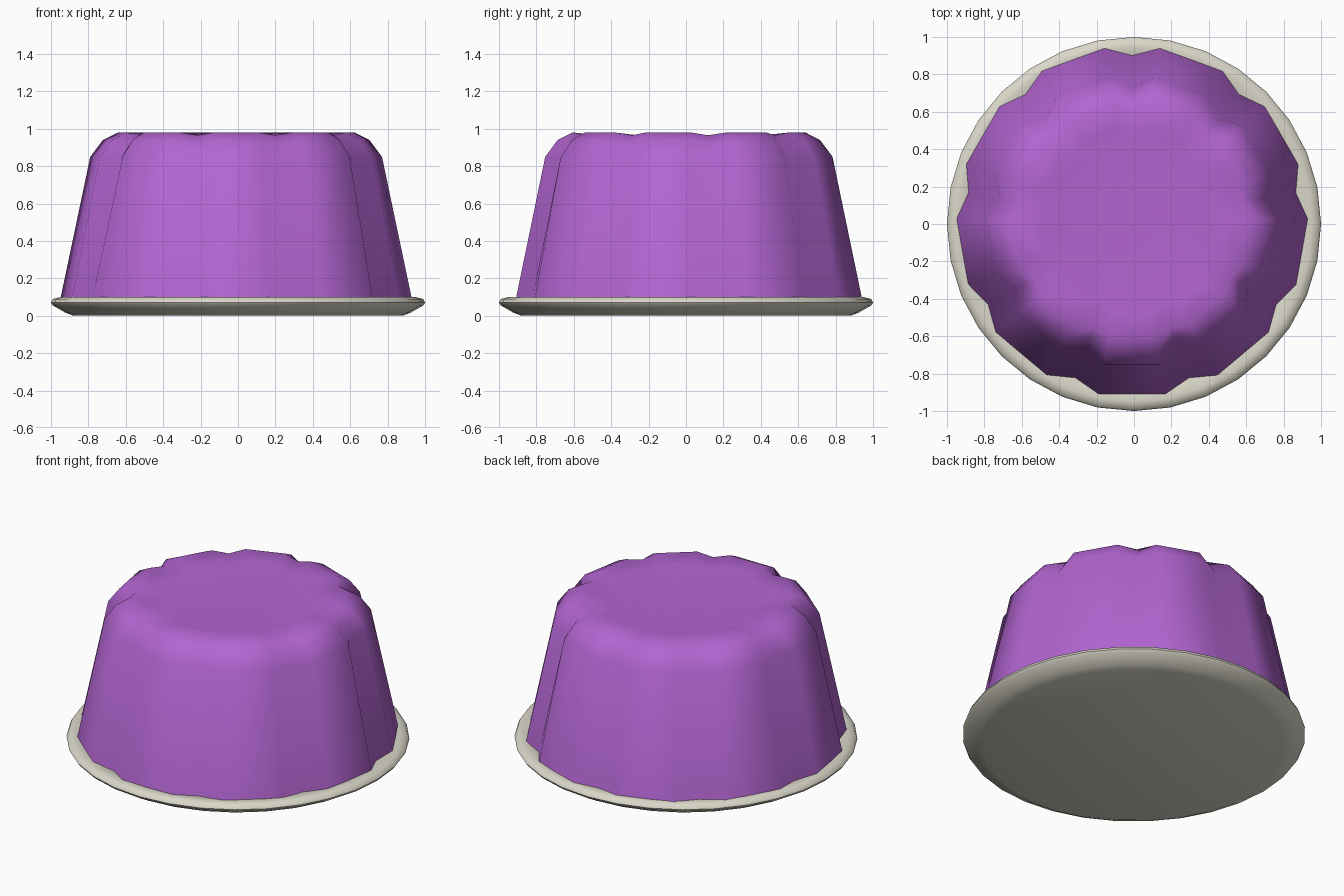
import bpy, bmesh, math

if "Cube" in bpy.data.objects:
    bpy.data.objects.remove(bpy.data.objects["Cube"])

def material(name, color):
    m = bpy.data.materials.new(name)
    m.diffuse_color = (*color, 1)
    m.use_nodes = True
    m.node_tree.nodes["Principled BSDF"].inputs["Base Color"].default_value = m.diffuse_color
    return m

def lathe(name, rings, mat, angle):
    """Skin a list of closed rings and cap both ends."""
    bm = bmesh.new()
    loops = [[bm.verts.new(p) for p in ring] for ring in rings]
    n = len(loops[0])
    for a, b in zip(loops, loops[1:]):
        for i in range(n):
            j = (i + 1) % n
            bm.faces.new((a[i], a[j], b[j], b[i]))
    bm.faces.new(loops[0][::-1])
    bm.faces.new(loops[-1])
    me = bpy.data.meshes.new(name)
    bm.to_mesh(me)
    bm.free()
    ob = bpy.data.objects.new(name, me)
    bpy.context.collection.objects.link(ob)
    me.materials.append(mat)
    bpy.ops.object.select_all(action='DESELECT')
    ob.select_set(True)
    bpy.context.view_layer.objects.active = ob
    bpy.ops.object.shade_smooth_by_angle(angle=math.radians(angle))
    return ob

def polar(r, deg, z):
    a = math.radians(deg)
    return (r * math.cos(a), r * math.sin(a), z)

purple = material("purple jelly", (0.45, 0.13, 0.64))
cream = material("cream plate", (0.70, 0.68, 0.58))

# Plate: shallow dish with a rounded lip
plate_profile = [(0.88, 0.0), (0.92, 0.015), (0.99, 0.055), (1.0, 0.07),
                 (0.99, 0.09), (0.95, 0.1), (0.91, 0.092), (0.85, 0.08)]
lathe("plate", [[polar(r, i * 11.25, z) for i in range(32)]
                for r, z in plate_profile], cream, 50)

# Jelly: nine flat lobes separated by grooves
# each row: lobe radius, lobe height, groove radius, groove height
jelly_profile = [(0.942, 0.08, 0.89, 0.08), (0.78, 0.85, 0.715, 0.84),
                 (0.712, 0.94, 0.655, 0.92), (0.632, 0.98, 0.605, 0.965),
                 (0.50, 0.967, 0.46, 0.96)]
rings = []
for lr, lz, gr, gz in jelly_profile:
    ring = []
    for k in range(9):
        groove = 90 + 40 * k
        ring += [polar(gr, groove, gz), polar(lr, groove + 9, lz),
                 polar(lr, groove + 31, lz)]
    rings.append(ring)
jelly = lathe("jelly", rings, purple, 42)
jelly.location = (-0.01, 0.013, 0)
